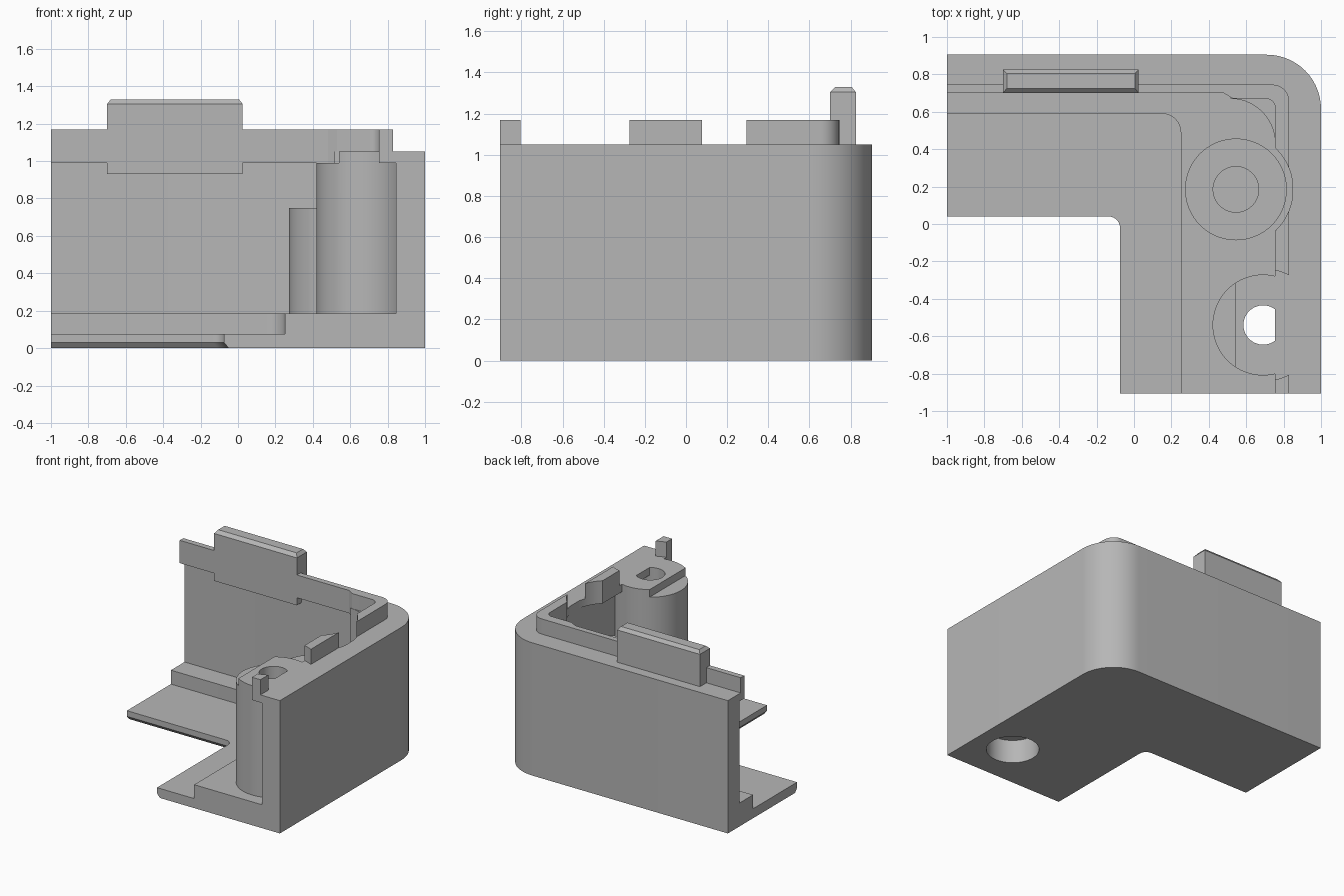
import bpy, bmesh, math
from mathutils import Vector

cube = bpy.data.objects.get("Cube")
if cube:
    bpy.data.objects.remove(cube, do_unlink=True)

grey = bpy.data.materials.new("plain_grey")
grey.use_nodes = True
grey.diffuse_color = (0.47, 0.47, 0.47, 1)
grey.node_tree.nodes["Principled BSDF"].inputs["Base Color"].default_value = grey.diffuse_color

LEFT, FRONT = -1.0, -0.905          # open ends of the two arms
POST, BOSS = (0.545, 0.185), (0.69, -0.54)


def rounded(corners, steps=14):
    """Outline from (x, y, radius) corners; rounded corners are square ones."""
    pts = []
    for i, (x, y, r) in enumerate(corners):
        p = Vector((x, y))
        if not r:
            pts.append(p)
            continue
        u = (Vector(corners[i - 1][:2]) - p).normalized()
        v = (Vector(corners[(i + 1) % len(corners)][:2]) - p).normalized()
        c = p + (u + v) * r
        for k in range(steps + 1):
            t = math.pi / 2 * k / steps
            pts.append(c - r * (v * math.cos(t) + u * math.sin(t)))
    return pts


def circle(centre, r, n=72):
    return [Vector((centre[0] + r * math.cos(2 * math.pi * k / n),
                    centre[1] + r * math.sin(2 * math.pi * k / n))) for k in range(n)]


def box(x0, x1, y0, y1):
    return [Vector(p) for p in ((x0, y0), (x1, y0), (x1, y1), (x0, y1))]


def ell(outer, inner):
    """L-shaped outline between an outer and an inner (x, y, radius) corner."""
    return rounded([(LEFT, outer[1], 0), outer, (outer[0], FRONT, 0),
                    (inner[0], FRONT, 0), inner, (LEFT, inner[1], 0)])


def loft(name, *levels):
    """Solid through matching outlines, each given as (outline, z)."""
    bm = bmesh.new()
    rings = [[bm.verts.new((p.x, p.y, z)) for p in pts] for pts, z in levels]
    n = len(rings[0])
    bm.faces.new(rings[0])
    bm.faces.new(rings[-1])
    for a, b in zip(rings, rings[1:]):
        for i in range(n):
            j = (i + 1) % n
            bm.faces.new((a[i], a[j], b[j], b[i]))
    bmesh.ops.recalc_face_normals(bm, faces=bm.faces)
    mesh = bpy.data.meshes.new(name)
    bm.to_mesh(mesh)
    bm.free()
    mesh.materials.append(grey)
    ob = bpy.data.objects.new(name, mesh)
    bpy.context.collection.objects.link(ob)
    return ob


def prism(name, outline, z0, z1):
    return loft(name, (outline, z0), (outline, z1))


def cut(ob, outline, z0, z1):
    """Subtract a prism from a part and drop the cutter."""
    tool = prism("cutter", outline, z0, z1)
    tool.hide_render = True
    mod = ob.modifiers.new("cut", "BOOLEAN")
    mod.operation, mod.solver, mod.object = "DIFFERENCE", "EXACT", tool
    bpy.context.view_layer.objects.active = ob
    bpy.ops.object.modifier_apply(modifier=mod.name)
    bpy.data.objects.remove(tool, do_unlink=True)


# Floor with a chamfered lower inner edge, and the raised step on it
corner = (1.0, 0.905, 0.29)
floor_top = ell(corner, (-0.075, 0.04, 0.06))
floor_bottom = ell(corner, (-0.05, 0.065, 0.06))
floor = loft("floor", (floor_bottom, 0), (floor_top, 0.03), (floor_top, 0.075))
step = prism("floor_step", ell(corner, (0.25, 0.59, 0.1)), 0.075, 0.185)

# Outer wall
wall_inner = (0.845, 0.76, 0.13)
wall = prism("outer_wall", ell(corner, wall_inner), 0.185, 1.05)

# Lip inside the wall: thinner along the back, thicker round the corner
def lip_outline(outer):
    return rounded([(LEFT, outer[1], 0), outer, (outer[0], FRONT, 0),
                    (0.755, FRONT, 0), (0.755, 0.67, 0.05), (0.53, 0.67, 0),
                    (0.48, 0.70, 0), (LEFT, 0.70, 0)])

lip_base = prism("lip_base", lip_outline(wall_inner), 0.99, 1.05)
lip = prism("lip", lip_outline((0.83, 0.745, 0.09)), 1.05, 1.17)

# Curved filler in the inside corner
filler = prism("corner_filler", rounded([
    (0.515, 0.67, 0), (0.755, 0.67, 0.24), (0.755, 0.39, 0),
    (0.845, 0.39, 0), (0.845, 0.76, 0.13), (0.515, 0.76, 0)]), 0.185, 1.05)

# Snap tab with a chamfered top
tab = box(-0.70, 0.025, 0.70, 0.825)
loft("snap_tab", (tab, 0.93), (tab, 1.305), (box(-0.68, 0.005, 0.725, 0.805), 1.33))

# Short hollow post and tall screw boss
post = prism("hollow_post", circle(POST, 0.272), 0.185, 0.75)
boss = prism("screw_boss", circle(BOSS, 0.27), 0.185, 1.05)
cut(post, circle(POST, 0.122), 0.19, 0.9)
cut(boss, box(0.3, 0.54, -0.9, -0.2), 0.99, 1.2)
cut(boss, circle(BOSS, 0.105), 0.1, 1.2)

# Screw head recess and clearances round the post and boss
for part in (floor, step):
    cut(part, circle(BOSS, 0.19), -0.1, 0.3)
for part in (lip_base, lip, filler):
    cut(part, circle(POST, 0.305), 0.1, 1.3)
cut(lip, circle(BOSS, 0.30), 1.0, 1.3)

# Smooth curved sides, sharp edges kept
for ob in bpy.context.collection.objects:
    if ob.type == "MESH" and grey.name in ob.data.materials:
        bpy.ops.object.select_all(action="DESELECT")
        ob.select_set(True)
        bpy.context.view_layer.objects.active = ob
        bpy.ops.object.shade_smooth_by_angle()
